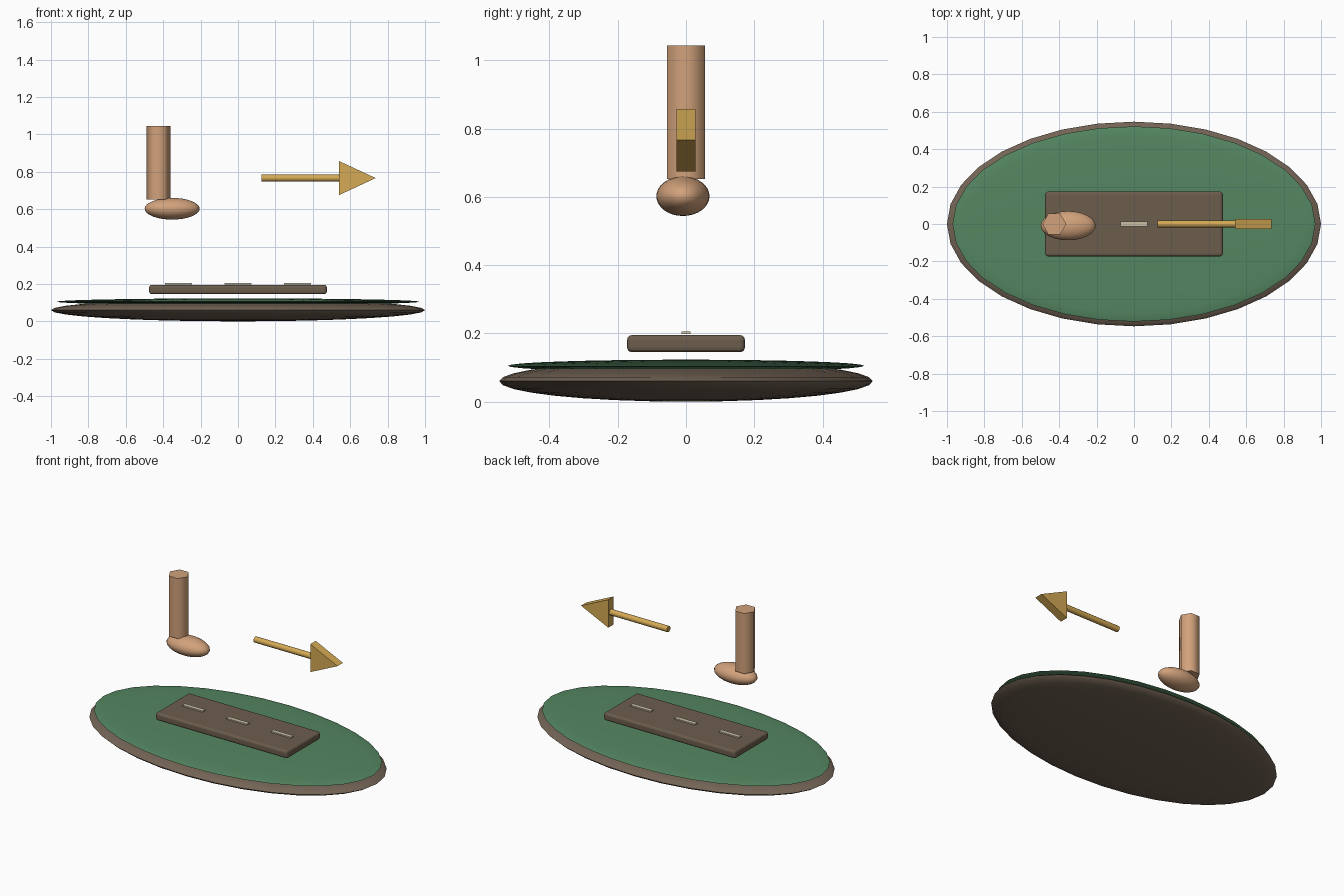
import bpy, bmesh
from math import radians

if "Cube" in bpy.data.objects:
    bpy.data.objects.remove(bpy.data.objects["Cube"])


def material(name, rgb):
    m = bpy.data.materials.new(name)
    m.diffuse_color = (*rgb, 1)
    m.use_nodes = True
    m.node_tree.nodes["Principled BSDF"].inputs["Base Color"].default_value = m.diffuse_color
    return m


EARTH = material("earth", (0.17, 0.125, 0.09))
GRASS = material("grass", (0.09, 0.24, 0.12))
PAVING = material("paving", (0.15, 0.11, 0.075))
PAINT = material("paint", (0.60, 0.53, 0.38))
SKIN = material("skin", (0.64, 0.36, 0.20))
GOLD = material("gold", (0.66, 0.40, 0.09))


def finish(name, mat, smooth=None):
    ob = bpy.context.object
    ob.name = name
    ob.data.materials.append(mat)
    bpy.ops.object.transform_apply(location=False, rotation=True, scale=True)
    if smooth:
        bpy.ops.object.shade_smooth_by_angle(angle=radians(smooth))
    return ob


def ellipsoid(name, loc, radii, mat, seg=32, rings=16):
    bpy.ops.mesh.primitive_uv_sphere_add(segments=seg, ring_count=rings, radius=1, location=loc)
    bpy.context.object.scale = radii
    return finish(name, mat, 80)


def box(name, loc, size, mat, bevel=0):
    bpy.ops.mesh.primitive_cube_add(size=1, location=loc)
    bpy.context.object.scale = size
    ob = finish(name, mat)
    if bevel:
        b = ob.modifiers.new("soft_edges", "BEVEL")
        b.width, b.segments = bevel, 3
    return ob


def rod(name, loc, radius, length, sides, rot, mat):
    bpy.ops.mesh.primitive_cylinder_add(vertices=sides, radius=radius, depth=length,
                                        location=loc, rotation=rot)
    return finish(name, mat, 65)


# Rounded island base with a grass layer
ellipsoid("ground_base", (0, 0, 0.06), (1.0, 0.547, 0.06), EARTH)
ellipsoid("grass_layer", (0, 0, 0.105), (0.97, 0.522, 0.018), GRASS)

# Path slab with dashed centre line
box("path_slab", (0, 0, 0.17), (0.95, 0.345, 0.05), PAVING, 0.014)
for i, x in enumerate((-0.318, 0, 0.318)):
    box(f"path_dash_{i + 1}", (x, 0, 0.202), (0.145, 0.027, 0.008), PAINT)

# Foot and six-sided lower leg
ellipsoid("foot", (-0.352, -0.009, 0.602), (0.147, 0.078, 0.058), SKIN, 24, 16)
rod("lower_leg", (-0.426, 0, 0.848), 0.064, 0.392, 6, (0, 0, radians(90)), SKIN)

# Direction arrow: shaft and wedge head
rod("arrow_shaft", (0.335, 0, 0.766), 0.019, 0.42, 12, (0, radians(90), 0), GOLD)
bm = bmesh.new()
tri = [bm.verts.new((x, -0.028, z)) for x, z in ((0.54, 0.675), (0.736, 0.766), (0.54, 0.857))]
face = bm.faces.new(tri)
ext = bmesh.ops.extrude_face_region(bm, geom=[face])
bmesh.ops.translate(bm, vec=(0, 0.056, 0),
                    verts=[v for v in ext["geom"] if isinstance(v, bmesh.types.BMVert)])
bmesh.ops.recalc_face_normals(bm, faces=bm.faces)
mesh = bpy.data.meshes.new("arrow_head")
bm.to_mesh(mesh)
bm.free()
mesh.materials.append(GOLD)
bpy.context.collection.objects.link(bpy.data.objects.new("arrow_head", mesh))
